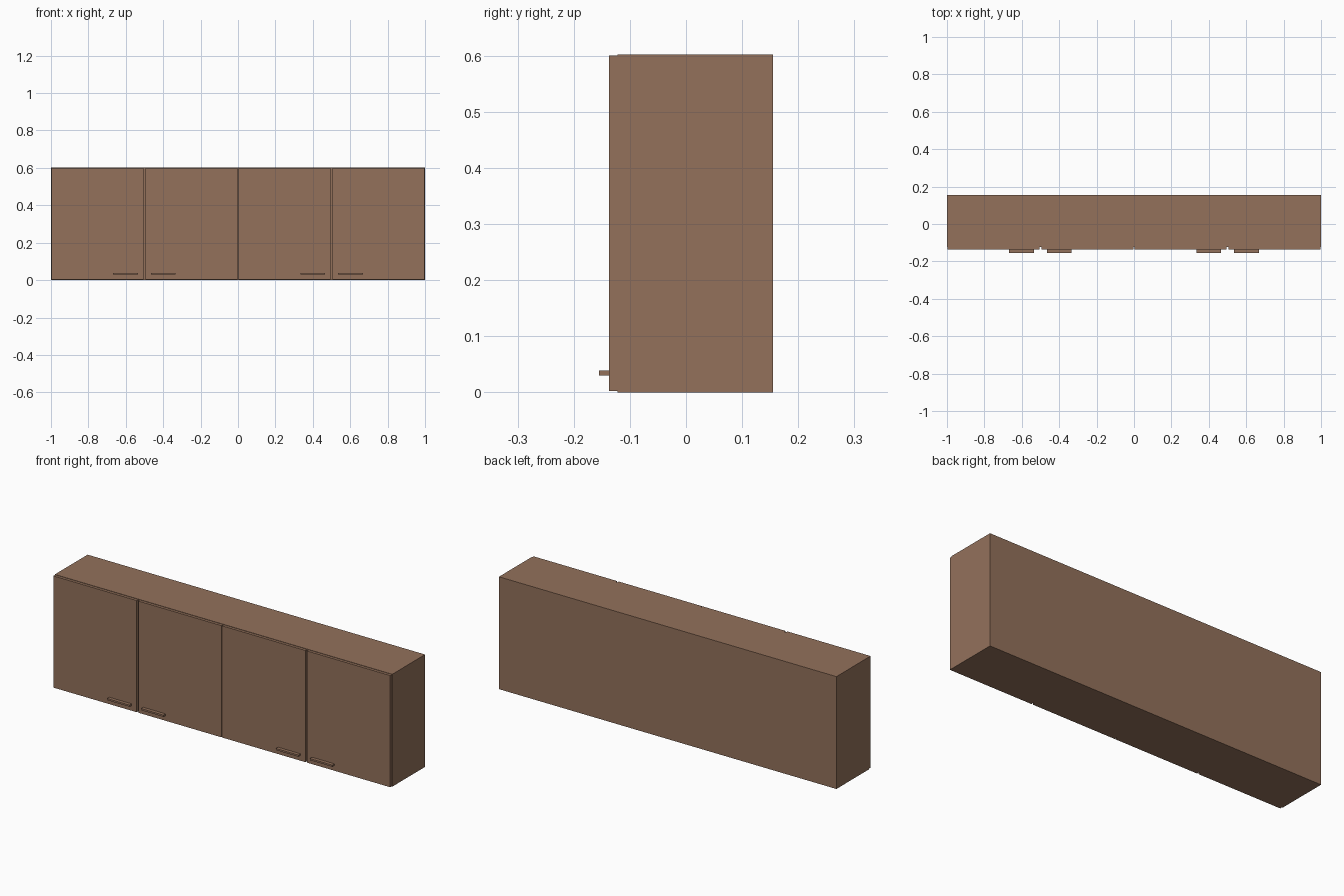
import bpy
import bmesh
from mathutils import Vector

if "Cube" in bpy.data.objects:
    bpy.data.objects.remove(bpy.data.objects["Cube"])

wood = bpy.data.materials.new("warm brown wood")
wood.diffuse_color = (0.292, 0.165, 0.105, 1.0)
wood.use_nodes = True
wood.node_tree.nodes["Principled BSDF"].inputs["Base Color"].default_value = wood.diffuse_color


def box(name, lo, hi):
    """Axis-aligned box between two corners."""
    lo, hi = Vector(lo), Vector(hi)
    bm = bmesh.new()
    bmesh.ops.create_cube(bm, size=1.0)
    bmesh.ops.scale(bm, vec=hi - lo, verts=bm.verts)
    mesh = bpy.data.meshes.new(name)
    bm.to_mesh(mesh)
    bm.free()
    mesh.materials.append(wood)
    obj = bpy.data.objects.new(name, mesh)
    obj.location = (lo + hi) / 2
    bpy.context.collection.objects.link(obj)
    return obj


BACK, BODY_FRONT, DOOR_FRONT, HANDLE_FRONT = 0.155, -0.122, -0.137, -0.155

# Cabinet body
box("cabinet_body", (-1, BODY_FRONT, 0), (1, BACK, 0.602))

# Two pairs of doors, each with a bar handle near the pair's middle gap
for pair, centre in (("left", -0.5), ("right", 0.5)):
    for side, s in (("outer", -1), ("inner", 1)):
        if pair == "right":
            side = "inner" if s < 0 else "outer"

        def span(a, b):
            return sorted((centre + s * a, centre + s * b))

        x0, x1 = span(0.005, 0.498)
        box(f"{pair}_{side}_door", (x0, DOOR_FRONT, 0.002), (x1, BODY_FRONT, 0.6))
        x0, x1 = span(0.034, 0.167)
        box(f"{pair}_{side}_handle", (x0, HANDLE_FRONT, 0.03), (x1, DOOR_FRONT, 0.039))
